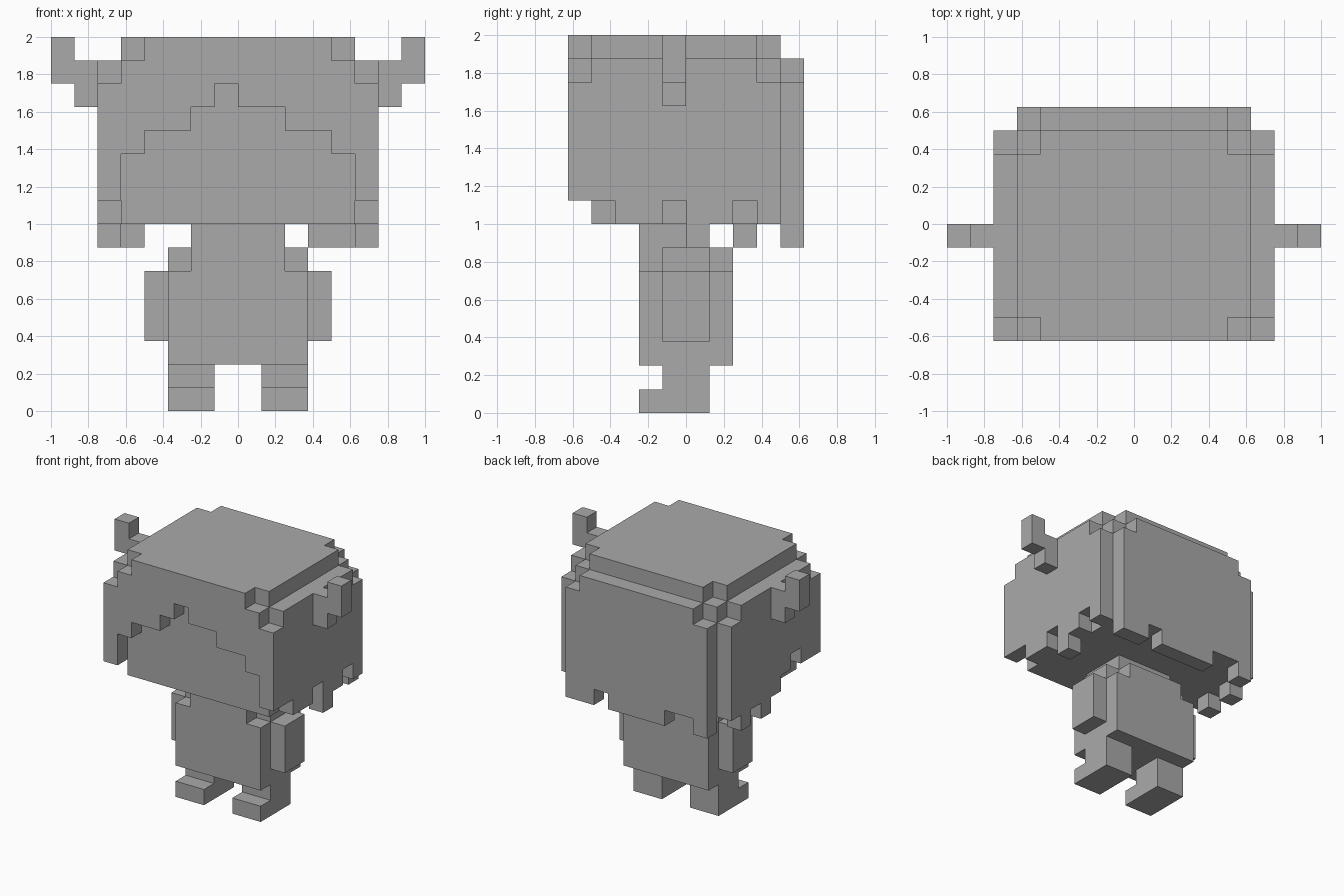
import bpy
import bmesh

UNIT = 0.125  # edge length of one block

if "Cube" in bpy.data.objects:
    bpy.data.objects.remove(bpy.data.objects["Cube"], do_unlink=True)

grey = bpy.data.materials.new("plain_grey")
grey.use_nodes = True
grey.diffuse_color = (0.4, 0.4, 0.4, 1)
grey.node_tree.nodes["Principled BSDF"].inputs["Base Color"].default_value = (0.4, 0.4, 0.4, 1)

# where (profile u, profile v, depth) go for each drawing plane
PLANES = {
    "xz": lambda u, v, d: (u, d, v),
    "yz": lambda u, v, d: (d, u, v),
    "xy": lambda u, v, d: (u, v, d),
}


def stepped(name, plane, depth, steps, end, flip=False):
    """Extrude a stepped outline; each step is (start, low, high) in blocks."""
    ends = [s[0] for s in steps[1:]] + [end]
    lower, upper = [], []
    for (start, low, high), stop in zip(steps, ends):
        lower += [(start, low), (stop, low)]
        upper += [(start, high), (stop, high)]
    outline = []
    for point in lower + upper[::-1]:
        if point not in outline:
            outline.append(point)
    place = PLANES[plane]
    side = -UNIT if flip else UNIT
    bm = bmesh.new()
    rings = []
    for d in depth:
        ring = []
        for u, v in outline:
            x, y, z = place(u, v, d)
            ring.append(bm.verts.new((x * side, y * UNIT, z * UNIT)))
        bm.faces.new(ring)
        rings.append(ring)
    near, far = rings
    for i in range(len(near)):
        bm.faces.new((near[i - 1], near[i], far[i], far[i - 1]))
    bmesh.ops.recalc_face_normals(bm, faces=bm.faces)
    mesh = bpy.data.meshes.new(name)
    bm.to_mesh(mesh)
    bm.free()
    mesh.materials.append(grey)
    obj = bpy.data.objects.new(name, mesh)
    bpy.context.collection.objects.link(obj)
    return obj


def box(name, x, y, z, flip=False):
    return stepped(name, "xy", z, [(x[0], *y)], x[1], flip)


# Head and crown of the hair
box("head", (-5, 5), (-4, 4), (8, 15))
stepped("hair_crown", "xy", (15, 16), [(-5, -4, 3), (-4, -5, 4), (4, -4, 3)], 5)

# Fringe, stepping up to a parting
fringe = [(-5, 11), (-4, 12), (-2, 13), (-1, 14), (0, 13), (2, 12), (4, 11)]
stepped("hair_fringe", "xz", (-5, -4), [(x, low, 15) for x, low in fringe], 5)

# Back hair with ragged ends
stepped("hair_back", "xz", (4, 5),
        [(-5, 7, 14), (-4, 8, 15), (-2, 7, 15), (2, 8, 15), (3, 7, 15), (4, 7, 14)], 5)

# Side hair: the two sides have different ragged ends
left_ends = [(-5, 9), (-4, 9), (-3, 8), (-1, 9), (0, 7), (1, 8), (2, 9), (3, 8)]
right_ends = [(-5, 9), (-4, 9), (-3, 10), (-2, 9), (-1, 8), (0, 7), (1, 8), (2, 7), (3, 8)]
for name, ends, flip in (("left", left_ends, False), ("right", right_ends, True)):
    steps = [(y, low, 14 if y in (-5, 3) else 15) for y, low in ends]
    stepped("hair_side_" + name, "yz", (5, 6), steps, 4, flip)

# Neck and body
box("neck", (-2, 2), (-2, 1), (7, 8))
stepped("shoulders", "xy", (6, 7), [(-3, -1, 1), (-2, -2, 2), (2, -1, 1)], 3)
box("torso", (-3, 3), (-2, 2), (2, 6))

# Paired parts
for name, flip in (("left", False), ("right", True)):
    stepped("horn_" + name, "xz", (-1, 0), [(6, 13, 15), (7, 14, 16)], 8, flip)
    box("arm_" + name, (3, 4), (-1, 1), (3, 6), flip)
    stepped("leg_" + name, "yz", (1, 3), [(-2, 0, 1), (-1, 0, 2)], 1, flip)
